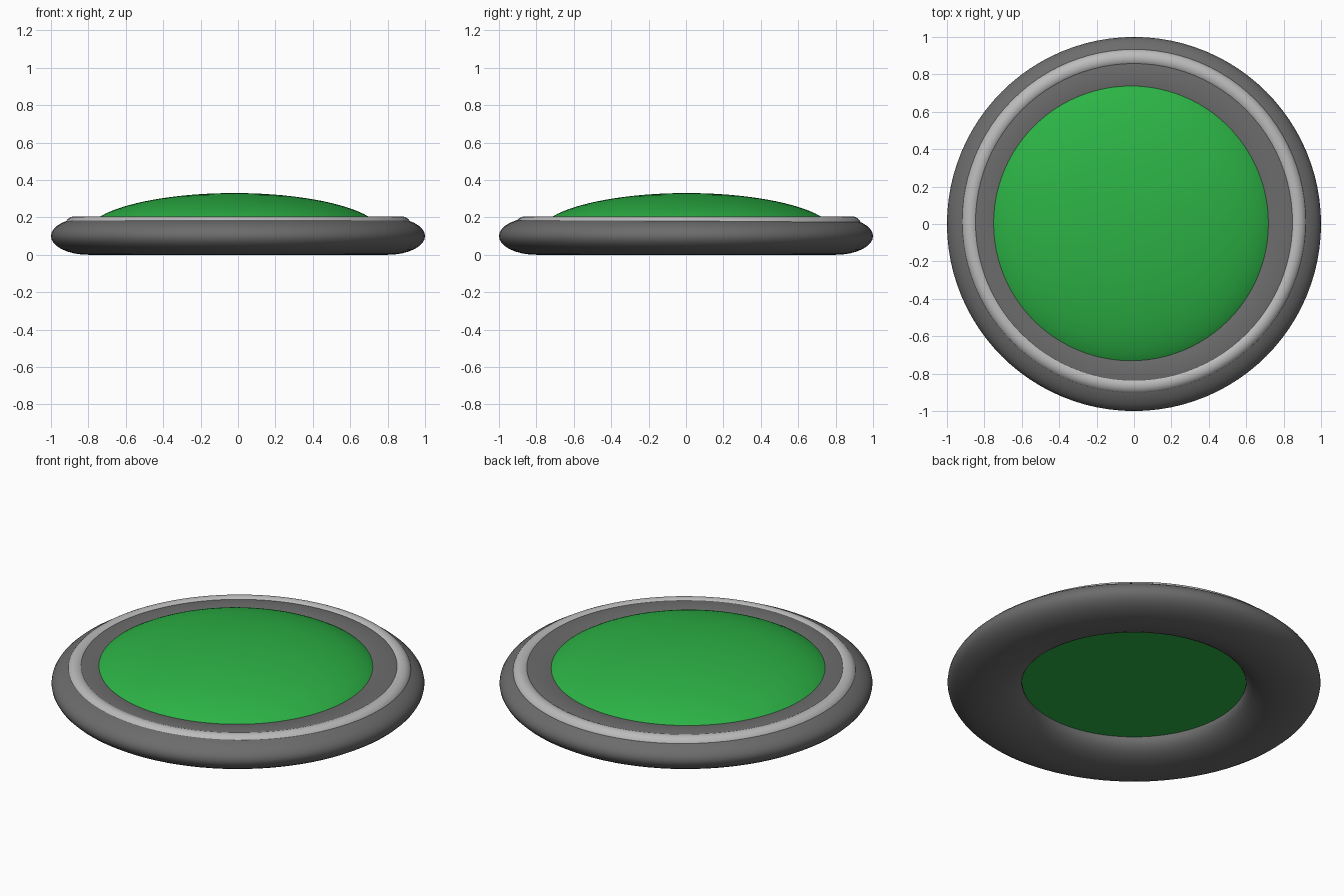
import bpy, bmesh
from math import radians

if "Cube" in bpy.data.objects:
    bpy.data.objects.remove(bpy.data.objects["Cube"])


def paint(obj, name, rgb):
    mat = bpy.data.materials.new(name)
    mat.diffuse_color = (*rgb, 1)
    mat.use_nodes = True
    mat.node_tree.nodes["Principled BSDF"].inputs["Base Color"].default_value = mat.diffuse_color
    obj.data.materials.append(mat)


def torus(name, major, minor, loc, squash=1.0):
    bpy.ops.mesh.primitive_torus_add(major_segments=96, minor_segments=32,
                                     major_radius=major, minor_radius=minor, location=loc)
    obj = bpy.context.object
    obj.name = name
    obj.scale.z = squash
    bpy.ops.object.shade_smooth()
    return obj


# Flattened dark ring that forms the housing
base = torus("base_ring", 0.8, 0.2, (0, 0, 0.1), 0.5)
paint(base, "dark_grey", (0.15, 0.15, 0.15))

# Thin light trim sunk into the housing
trim = torus("trim_ring", 0.875, 0.05, (0, 0.0125, 0.155))
paint(trim, "light_grey", (0.5, 0.5, 0.5))

# Green domed cap with a flat underside
bpy.ops.mesh.primitive_uv_sphere_add(segments=96, ring_count=48, radius=1,
                                     location=(-0.02, 0.004, 0.11))
dome = bpy.context.object
dome.name = "dome_cap"
bm = bmesh.new()
bm.from_mesh(dome.data)
cut = bmesh.ops.bisect_plane(bm, geom=bm.verts[:] + bm.edges[:] + bm.faces[:], dist=1e-4,
                             plane_co=(0, 0, 0), plane_no=(0, 0, 1), clear_inner=True)
bmesh.ops.holes_fill(bm, edges=[e for e in bm.edges if e.is_boundary], sides=0)
bmesh.ops.recalc_face_normals(bm, faces=bm.faces[:])
bm.to_mesh(dome.data)
bm.free()
dome.scale = (0.795, 0.795, 0.22)
bpy.ops.object.transform_apply(location=False, rotation=False, scale=True)
bpy.ops.object.shade_smooth_by_angle(angle=radians(40))
paint(dome, "green", (0.025, 0.45, 0.06))
